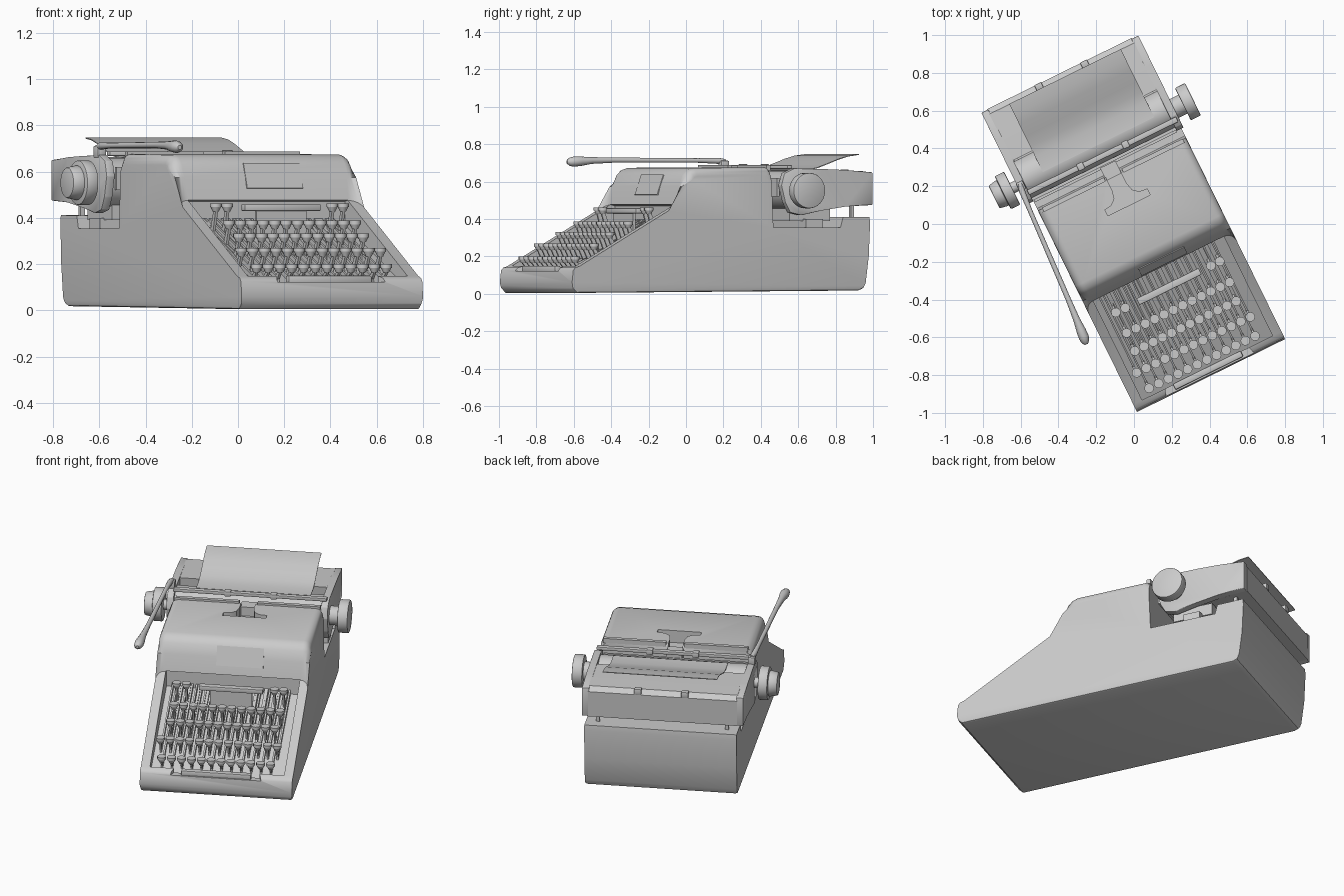
import bpy, bmesh, math
from mathutils import Matrix, Vector

if "Cube" in bpy.data.objects:
    bpy.data.objects.remove(bpy.data.objects["Cube"])

TURN = math.radians(26.2)   # whole machine is turned about z
UC = 0.012                  # centre line of the body


def finish(name, bm, angle=35):
    bmesh.ops.recalc_face_normals(bm, faces=bm.faces)
    me = bpy.data.meshes.new(name)
    bm.to_mesh(me)
    bm.free()
    ob = bpy.data.objects.new(name, me)
    bpy.context.collection.objects.link(ob)
    ob.rotation_euler.z = TURN
    bpy.ops.object.select_all(action='DESELECT')
    ob.select_set(True)
    bpy.context.view_layer.objects.active = ob
    bpy.ops.object.shade_smooth_by_angle(angle=math.radians(angle))
    return ob


def add_prism(bm, pts, a, b, axis='x'):
    put = (lambda p, w: (w, p[0], p[1])) if axis == 'x' else (lambda p, w: (p[0], p[1], w))
    lo = [bm.verts.new(put(p, a)) for p in pts]
    hi = [bm.verts.new(put(p, b)) for p in pts]
    bm.faces.new(lo)
    bm.faces.new(hi[::-1])
    n = len(pts)
    for i in range(n):
        j = (i + 1) % n
        bm.faces.new((lo[i], hi[i], hi[j], lo[j]))


def prism(name, pts, a, b, axis='x', bevel=0):
    bm = bmesh.new()
    add_prism(bm, pts, a, b, axis)
    if bevel:
        bmesh.ops.bevel(bm, geom=bm.edges[:], offset=bevel, segments=2, affect='EDGES', profile=0.5)
    return finish(name, bm)


def add_box(bm, x0, x1, y0, y1, z0, z1):
    add_prism(bm, [(y0, z0), (y1, z0), (y1, z1), (y0, z1)], x0, x1)


def box(name, *d, bevel=0):
    x0, x1, y0, y1, z0, z1 = d
    return prism(name, [(y0, z0), (y1, z0), (y1, z1), (y0, z1)], x0, x1, bevel=bevel)


def rod(name, x0, x1, y, z, r, r2=None, n=40, bevel=0):
    bm = bmesh.new()
    m = Matrix.Translation(((x0 + x1) / 2, y, z)) @ Matrix.Rotation(math.pi / 2, 4, 'Y')
    bmesh.ops.create_cone(bm, cap_ends=True, segments=n, radius1=r, radius2=r2 or r, depth=x1 - x0, matrix=m)
    if bevel:
        rims = [e for e in bm.edges if abs(e.verts[0].co.x - e.verts[1].co.x) < 1e-5]
        bmesh.ops.bevel(bm, geom=rims, offset=bevel, segments=2, affect='EDGES', profile=0.5)
    return finish(name, bm)


def cut(ob, cutter):
    m = ob.modifiers.new('cut', 'BOOLEAN')
    m.operation, m.solver, m.object = 'DIFFERENCE', 'EXACT', cutter
    bpy.context.view_layer.objects.active = ob
    bpy.ops.object.modifier_apply(modifier='cut')
    bpy.data.objects.remove(cutter)


# body shell: side profile extruded, rounded along its side edges
side = [(-.87, .005), (-.892, .025), (-.9, .06), (-.893, .125), (-.88, .14), (-.855, .148),
        (-.27, .475), (-.245, .575), (-.222, .635), (-.195, .662), (-.16, .674), (.275, .676),
        (.287, .66), (.3, .355), (.7, .355), (.715, .41), (.872, .412), (.876, .38),
        (.868, .2), (.85, .06), (.835, .028), (.81, .018)]
bm = bmesh.new()
add_prism(bm, side, UC - .437, UC + .437)


def rim(test):
    return [e for e in bm.edges if abs(e.verts[0].co.x - e.verts[1].co.x) < 1e-5
            and all(test(v.co) for v in e.verts)]


bmesh.ops.bevel(bm, geom=rim(lambda c: c.z > .47), offset=.045, segments=5, affect='EDGES', profile=.5)
bmesh.ops.bevel(bm, geom=rim(lambda c: c.z < .03 and abs(c.x - UC) > .43), offset=.012, segments=2,
                affect='EDGES', profile=.5)
body = finish('body', bm)

# keyboard well, space bar dip and type slot cut into the body
cut(body, prism('well_cutter', [(-.855, .095), (-.24, .37), (-.24, .47), (-.275, .479), (-.3, .8), (-.855, .8)],
                UC - .385, UC + .385))
cut(body, prism('dip_cutter', [(-.23, -.84), (-.26, -.92), (.28, -.92), (.25, -.84)], .122, .3, 'z'))
cut(body, prism('slot_cutter', [(-.105, .10), (.145, .10), (.145, .135), (.1, .14), (.07, .165), (.058, .21),
                                (.058, .32), (-.025, .32), (-.025, .21), (-.035, .165), (-.065, .14),
                                (-.105, .135)], .6, .75, 'z'))
bpy.context.view_layer.objects.active = body
body.select_set(True)
bpy.ops.object.shade_smooth_by_angle(angle=math.radians(35))

# front plate on the hood
prism('hood_panel', [(-.264, .53), (-.226, .638), (-.216, .63), (-.25, .525)], -.085, .185)

# raised strips along the rear of the top cover
for s, (a, b) in enumerate([(-.40, -.035), (.07, .43)]):
    box(f'cover_strip_{s}', a, b, .268, .292, .66, .688)
box('type_guide', -.03, .06, .27, .345, .56, .655)

# keys: cap, short stem and long arm along the floor of the well
def floor_z(v):
    return .095 + (v + .855) * .447


def add_key(bm, u, v, z):
    for z0, z1, r0, r1 in ((z - .016, z, .0255, .0255), (z - .036, z - .016, .013, .0225)):
        bmesh.ops.create_cone(bm, cap_ends=True, segments=12, radius1=r0, radius2=r1, depth=z1 - z0,
                              matrix=Matrix.Translation((u, v, (z0 + z1) / 2)))
    add_prism(bm, [(v - .01, z - .032), (v + .012, z - .032), (v + .045, floor_z(v + .045) + .008),
                   (v + .02, floor_z(v + .02) + .008)], u - .006, u + .006)
    add_prism(bm, [(v + .015, floor_z(v) + .01), (-.245, floor_z(-.245) + .002),
                   (-.245, floor_z(-.245) + .03), (v + .015, floor_z(v) + .03)], u - .005, u + .005)


bm = bmesh.new()
for v, z, u0, u1, n in ((-.50, .388, -.29, .318, 12), (-.605, .332, -.293, .305, 12),
                        (-.713, .27, -.335, .335, 13), (-.815, .2, -.312, .313, 12)):
    for i in range(n):
        add_key(bm, u0 + (u1 - u0) * i / (n - 1), v, z)
for u in (-.293, -.238, .268, .32):
    add_key(bm, u, -.378, .463)
finish('keys', bm)
box('tabulator_bar', -.163, .204, -.398, -.36, .43, .458, bevel=.004)
box('tabulator_bar_mount', -.1, .14, -.385, -.37, .3, .44)
box('space_bar', -.19, .21, -.885, -.85, .112, .15, bevel=.006)

# carriage: end plates, rear box, lower frame
plate = [(.365, .49), (.342, .58), (.36, .645), (.42, .672), (.6, .667), (.725, .662), (.885, .65),
         (.885, .475), (.725, .467), (.58, .445), (.46, .42), (.395, .435)]
prism('carriage_end_left', plate, -.465, -.425, bevel=.004)
prism('carriage_end_right', plate, .42, .461, bevel=.004)
prism('carriage_rear_box', [(.585, .664), (.73, .66), (.86, .655), (.889, .63), (.887, .475), (.725, .468), (.6, .48)],
      -.43, .425)
box('carriage_frame', -.4, .4, .42, .66, .39, .46)
box('carriage_rail', -.42, .44, .5, .6, .35, .4)
for i, u in enumerate((-.36, .38)):
    box(f'rail_post_{i}', u - .01, u + .01, .79, .81, .40, .48)
for i, u in enumerate((-.13, .14)):
    box(f'rear_clip_{i}', u - .02, u + .02, .86, .892, .63, .665, bevel=.003)

# platen, knobs and paper bail
AX, AZ = .455, .552
rod('platen', -.43, .425, AX + .015, AZ, .108, n=48)
rod('platen_shaft', -.54, .54, AX, AZ, .03, n=24)
rod('knob_left_inner', -.55, -.495, AX, AZ, .097, bevel=.006)
rod('knob_left_outer', -.602, -.55, AX, AZ, .066, .076, bevel=.006)
rod('knob_right_hub', .461, .515, AX, AZ, .055)
rod('knob_right', .512, .572, AX, AZ, .095, bevel=.006)
box('paper_bail', -.43, .45, .382, .412, .668, .688, bevel=.004)
for i, u in enumerate((-.119, .145)):
    box(f'bail_roller_{i}', u - .018, u + .018, .378, .418, .662, .693, bevel=.004)
box('paper_scale', -.42, .42, .335, .35, .52, .62)

# sheet of paper rising behind the platen
path = [(.46, .665), (.55, .663), (.61, .675), (.67, .696), (.74, .722), (.80, .739), (.862, .747)]
prism('paper', path + [(v, z - .004) for v, z in reversed(path)], -.312, .346)

# return lever: tapered rod with a swollen grip
cu = bpy.data.curves.new('return_lever', 'CURVE')
cu.dimensions = '3D'
cu.bevel_depth, cu.bevel_resolution, cu.use_fill_caps = 1, 4, True
sp = cu.splines.new('POLY')
pts = [(-.448, .455, .708, .012), (-.455, .42, .711, .016), (-.463, .3, .713, .012), (-.488, -.2, .715, .014),
       (-.496, -.32, .713, .018), (-.5, -.38, .709, .025), (-.503, -.42, .707, .027), (-.506, -.445, .706, .022),
       (-.507, -.46, .705, .009)]
sp.points.add(len(pts) - 1)
for p, q in zip(sp.points, pts):
    p.co, p.radius = (*q[:3], 1), q[3]
lever = bpy.data.objects.new('return_lever', cu)
bpy.context.collection.objects.link(lever)
lever.rotation_euler.z = TURN
bpy.ops.object.select_all(action='DESELECT')
lever.select_set(True)
bpy.context.view_layer.objects.active = lever
bpy.ops.object.convert(target='MESH')
bpy.ops.object.shade_smooth_by_angle(angle=math.radians(40))
box('lever_pivot', -.468, -.428, .42, .47, .66, .712, bevel=.006)
